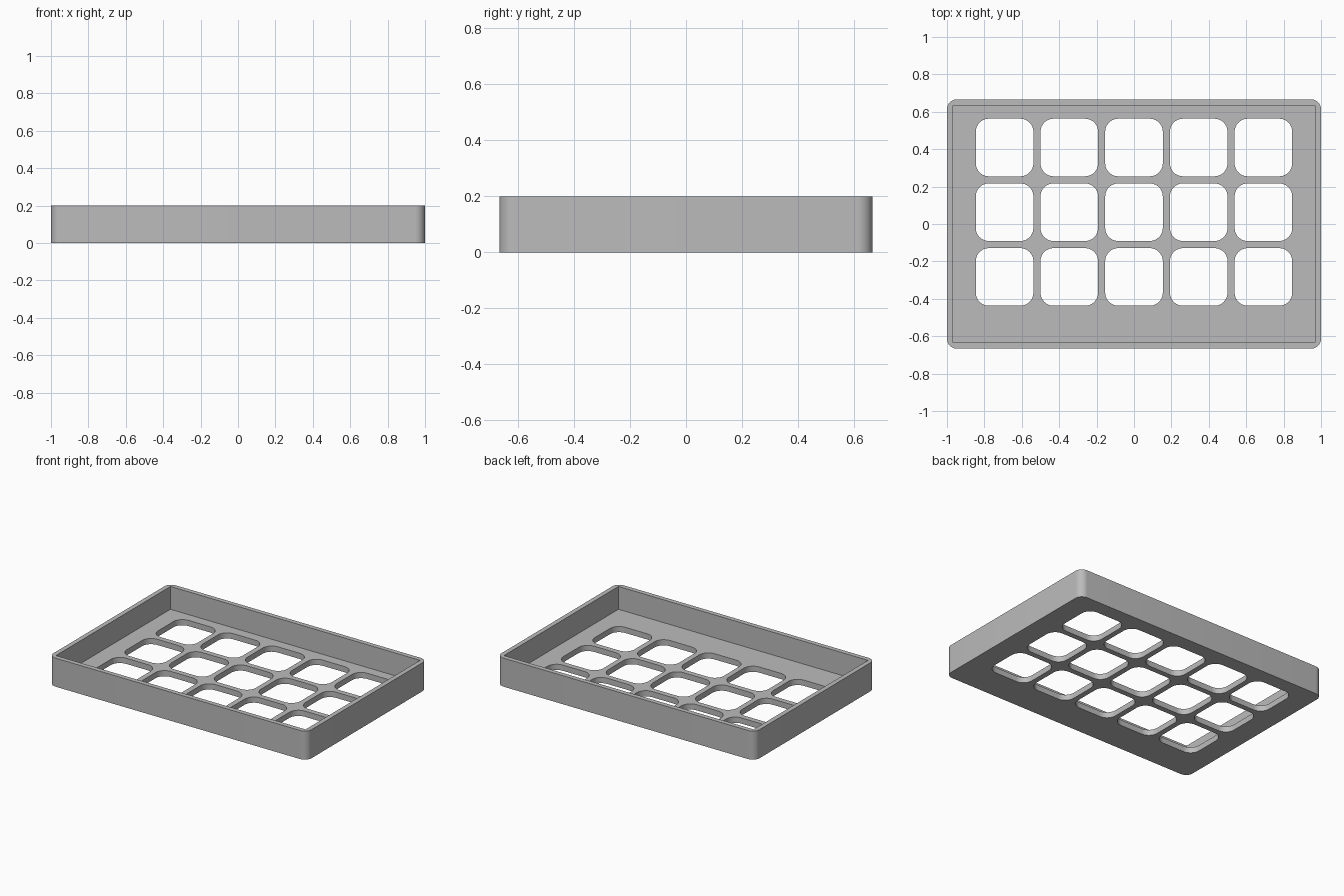
import bpy
import bmesh
from math import cos, sin, pi

cube = bpy.data.objects.get("Cube")
if cube:
    bpy.data.objects.remove(cube, do_unlink=True)

LENGTH, DEPTH, HEIGHT = 2.0, 1.333, 0.2
WALL, FLOOR = 0.033, 0.04
HOLE, PITCH, ROW_SHIFT = 0.308, 0.346, 0.063

grey = bpy.data.materials.new("plain_grey")
grey.use_nodes = True
colour = (0.5, 0.5, 0.5, 1)
grey.diffuse_color = colour
grey.node_tree.nodes["Principled BSDF"].inputs["Base Color"].default_value = colour


def add_prism(bm, cx, cy, width, depth, radius, z0, z1, steps=10):
    """Upright block with rounded vertical corners (square if radius is 0)."""
    points = []
    for i, (sx, sy) in enumerate([(1, 1), (-1, 1), (-1, -1), (1, -1)]):
        x = cx + sx * (width / 2 - radius)
        y = cy + sy * (depth / 2 - radius)
        for k in range(steps + 1 if radius else 1):
            a = (i + k / steps) * pi / 2
            points.append((x + radius * cos(a), y + radius * sin(a), z0))
    base = bm.faces.new([bm.verts.new(p) for p in points])
    top = bmesh.ops.extrude_face_region(bm, geom=[base])["geom"]
    bmesh.ops.translate(bm, vec=(0, 0, z1 - z0),
                        verts=[v for v in top if isinstance(v, bmesh.types.BMVert)])


def make_object(name, prisms):
    bm = bmesh.new()
    for p in prisms:
        add_prism(bm, *p)
    bmesh.ops.recalc_face_normals(bm, faces=bm.faces)
    mesh = bpy.data.meshes.new(name)
    bm.to_mesh(mesh)
    bm.free()
    mesh.materials.append(grey)
    obj = bpy.data.objects.new(name, mesh)
    bpy.context.collection.objects.link(obj)
    return obj


# Tray body, with its square cavity and the grid of openings as cutters
tray = make_object("tray", [(0, 0, LENGTH, DEPTH, 0.053, 0, HEIGHT)])
cavity = make_object("cavity_cutter", [
    (0, 0, LENGTH - 2 * WALL, DEPTH - 2 * WALL, 0, FLOOR, HEIGHT + 0.1)])
openings = make_object("opening_cutters", [
    (PITCH * col, ROW_SHIFT + PITCH * row, HOLE, HOLE, 0.07, -0.1, FLOOR + 0.05)
    for col in range(-2, 3) for row in range(-1, 2)])

bpy.ops.object.select_all(action="DESELECT")
tray.select_set(True)
bpy.context.view_layer.objects.active = tray
for cutter in (cavity, openings):
    cutter.hide_render = True
    cut = tray.modifiers.new(cutter.name, "BOOLEAN")
    cut.operation = "DIFFERENCE"
    cut.solver = "EXACT"
    cut.object = cutter
    bpy.ops.object.modifier_apply(modifier=cut.name)
    bpy.data.objects.remove(cutter, do_unlink=True)

bpy.ops.object.shade_smooth_by_angle(angle=pi / 6)
